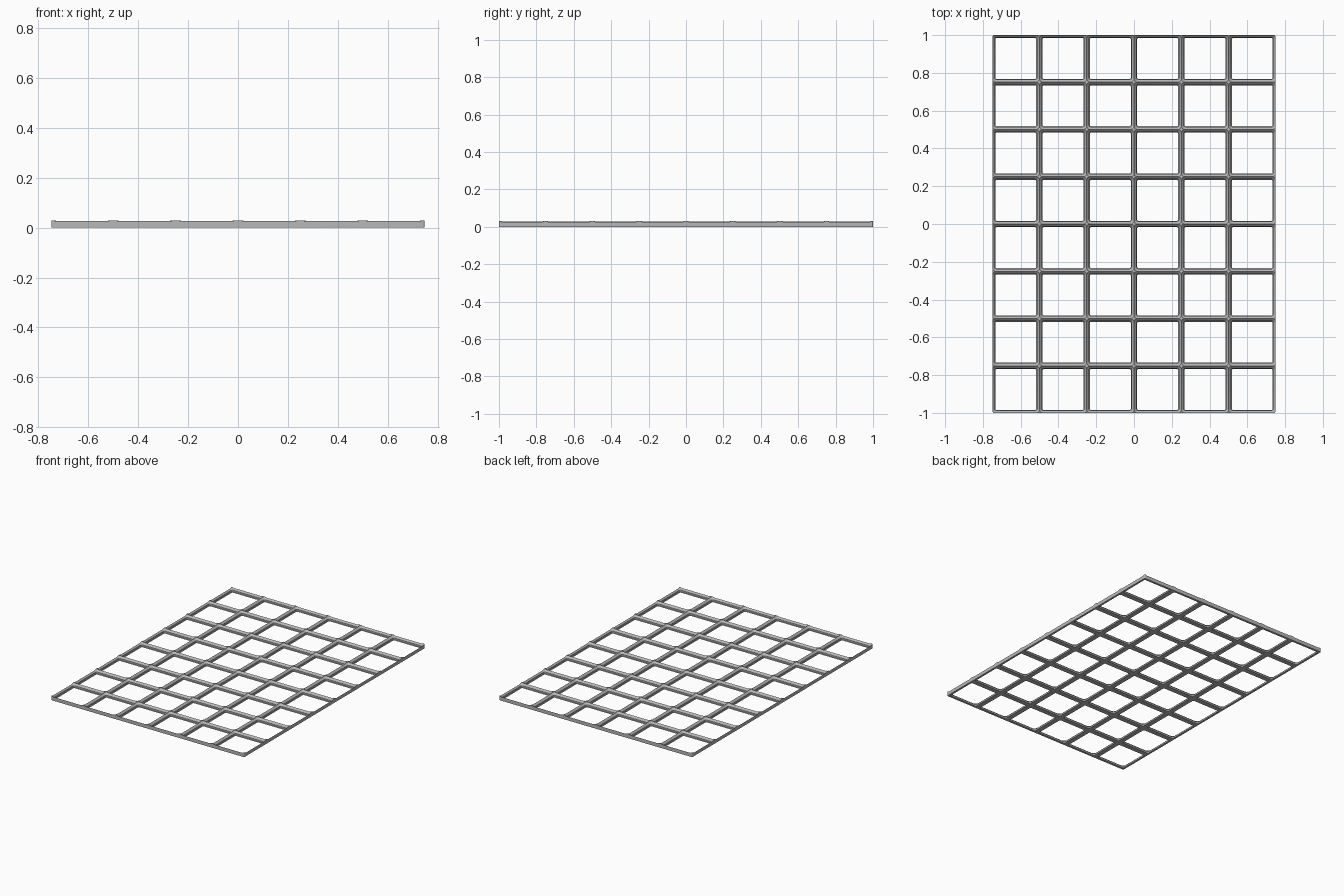
import bpy, bmesh, math

cube = bpy.data.objects.get("Cube")
if cube:
    bpy.data.objects.remove(cube, do_unlink=True)

UNIT = 2 / 335.5          # one millimetre in model units
PITCH, COLS, ROWS = 42, 6, 8

grey = bpy.data.materials.new("mid grey")
grey.use_nodes = True
colour = (0.48, 0.48, 0.48, 1)
grey.diffuse_color = colour
grey.node_tree.nodes["Principled BSDF"].inputs["Base Color"].default_value = colour


def rounded_ring(bm, cx, cy, z, half_x, half_y, radius, steps=6):
    """Ring of vertices around a rounded rectangle."""
    ring = []
    for i, (sx, sy) in enumerate([(1, 1), (-1, 1), (-1, -1), (1, -1)]):
        for k in range(steps + 1):
            a = (i + k / steps) * math.pi / 2
            x = cx + sx * (half_x - radius) + radius * math.cos(a)
            y = cy + sy * (half_y - radius) + radius * math.sin(a)
            ring.append(bm.verts.new((x * UNIT, y * UNIT, z * UNIT)))
    return ring


def loft(bm, rings):
    """Closed solid through a stack of rings."""
    bm.faces.new(rings[0][::-1])
    bm.faces.new(rings[-1])
    n = len(rings[0])
    for low, high in zip(rings, rings[1:]):
        for i in range(n):
            j = (i + 1) % n
            bm.faces.new((low[i], low[j], high[j], high[i]))


def make_object(name, bm):
    mesh = bpy.data.meshes.new(name)
    bm.to_mesh(mesh)
    bm.free()
    mesh.materials.append(grey)
    obj = bpy.data.objects.new(name, mesh)
    bpy.context.collection.objects.link(obj)
    return obj


# Solid plate
bm = bmesh.new()
loft(bm, [rounded_ring(bm, 0, 0, z, 125.5, 167.75, 1.2) for z in (0, 5)])
plate = make_object("grid_plate", bm)

# Stepped pockets (height, inset), in two checkerboard sets so none overlap
PROFILE = [(-1, 2.85), (0, 2.85), (0.7, 2.15), (2.5, 2.15), (4.65, 0), (5.5, -0.85)]
cutters = []
for parity in (0, 1):
    bm = bmesh.new()
    for c in range(COLS):
        for r in range(ROWS):
            if (c + r) % 2 == parity:
                cx = (c - (COLS - 1) / 2) * PITCH
                cy = (r - (ROWS - 1) / 2) * PITCH
                loft(bm, [rounded_ring(bm, cx, cy, z, PITCH / 2 - d, PITCH / 2 - d, 4 - d)
                          for z, d in PROFILE])
    cutter = make_object("pocket_cutter", bm)
    cutter.hide_render = True
    cutters.append(cutter)
    cut = plate.modifiers.new("pockets", "BOOLEAN")
    cut.operation = "DIFFERENCE"
    cut.solver = "EXACT"
    cut.object = cutter

# Apply the cuts and remove the cutters
bpy.ops.object.select_all(action="DESELECT")
bpy.context.view_layer.objects.active = plate
plate.select_set(True)
for name in [m.name for m in plate.modifiers]:
    bpy.ops.object.modifier_apply(modifier=name)
for cutter in cutters:
    bpy.data.objects.remove(cutter, do_unlink=True)
bpy.ops.object.shade_smooth_by_angle(angle=math.radians(30))
